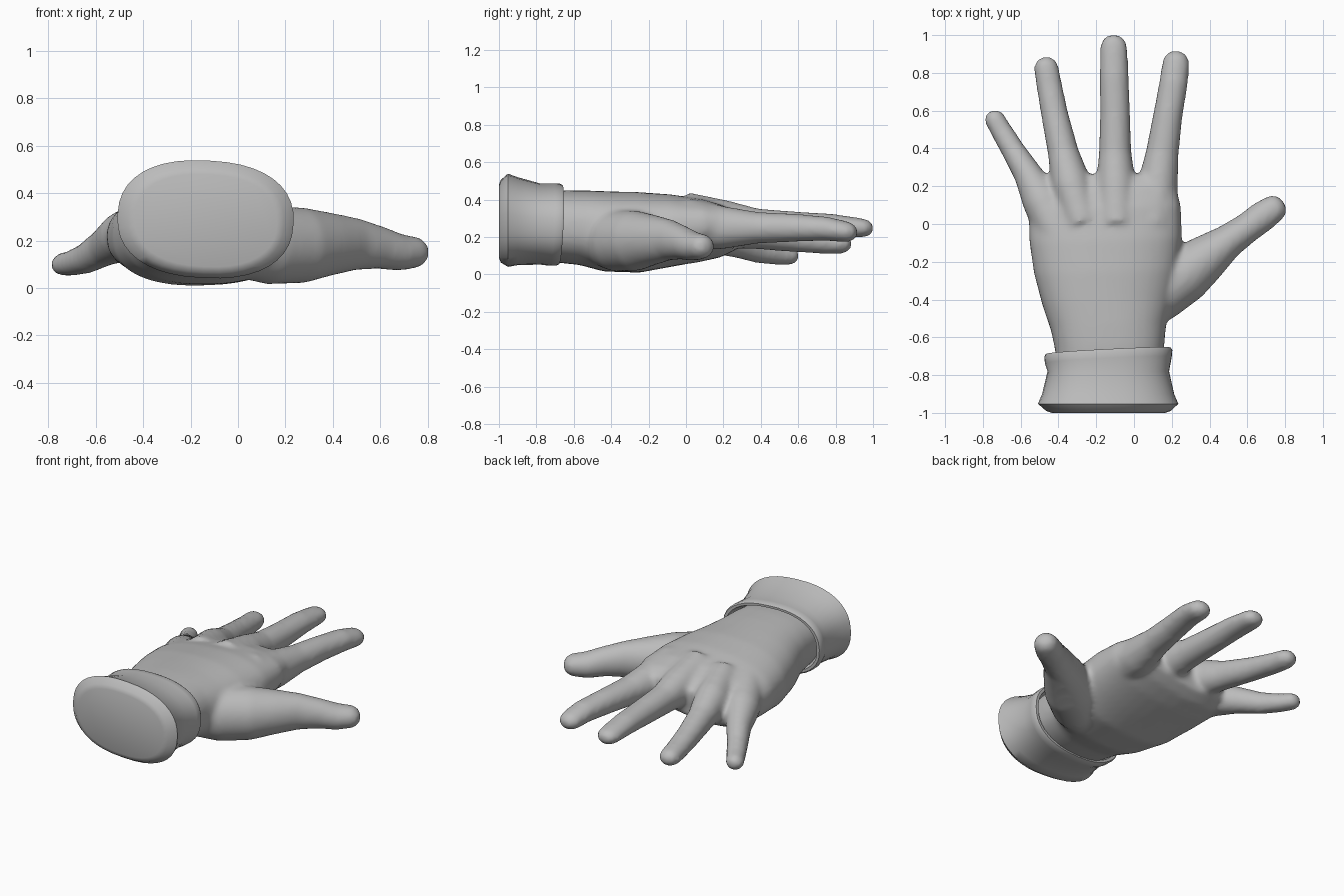
import bpy, bmesh, math
from mathutils import Vector

grey = bpy.data.materials.new("grey fabric")
grey.diffuse_color = (0.5, 0.5, 0.5, 1)


def loft(bm, rings, n=28, power=2.0, slant=0.0):
    """Skin closed rings; each ring is (x, y, z, half width, half height, roll in degrees)."""
    pts = [Vector(r[:3]) for r in rings]
    loops = []
    for i, (x, y, z, w, h, roll) in enumerate(rings):
        d = pts[min(i + 1, len(pts) - 1)] - pts[max(i - 1, 0)]
        if slant:
            d = Vector((0, 1, 0))
        d.normalize()
        side = d.cross(Vector((0, 0, 1))).normalized()
        up = side.cross(d)
        c, s = math.cos(math.radians(roll)), math.sin(math.radians(roll))
        loop = []
        for k in range(n):
            a = 2 * math.pi * k / n
            u = w * math.copysign(abs(math.cos(a)) ** (2 / power), math.cos(a))
            v = h * math.copysign(abs(math.sin(a)) ** (2 / power), math.sin(a))
            p = pts[i] + side * (u * c - v * s) + up * (u * s + v * c)
            if y > -0.75 and slant:
                p.y += slant * (u + v)
            loop.append(bm.verts.new(p))
        loops.append(loop)
    for a, b in zip(loops, loops[1:]):
        for k in range(n):
            m = (k + 1) % n
            bm.faces.new((a[k], a[m], b[m], b[k]))
    bm.faces.new(loops[0][::-1])
    bm.faces.new(loops[-1])


def digit(bm, rings):
    """Finger tube with a rounded tip beyond its last ring."""
    rings = [r + (0,) for r in rings]
    x, y, z, w, h, _ = rings[-1]
    d = (Vector(rings[-1][:3]) - Vector(rings[-2][:3])).normalized()
    for t in (25, 48, 66, 80):
        a = math.radians(t)
        p = Vector((x, y, z)) + d * w * math.sin(a)
        rings.append((*p, w * math.cos(a) ** .8, h * math.cos(a) ** .8, 0))
    loft(bm, rings)


def finish(bm, name):
    bmesh.ops.recalc_face_normals(bm, faces=bm.faces)
    me = bpy.data.meshes.new(name)
    bm.to_mesh(me)
    bm.free()
    me.materials.append(grey)
    ob = bpy.data.objects.new(name, me)
    bpy.context.collection.objects.link(ob)
    return ob


# Hand: palm, thumb and fingers fused into one smooth skin
bm = bmesh.new()
loft(bm, [(-.13, -.82, .26, .27, .18, 0), (-.13, -.65, .255, .29, .195, 0),
          (-.135, -.55, .25, .305, .20, 0), (-.14, -.42, .23, .345, .215, 0),
          (-.145, -.25, .225, .385, .215, 2), (-.15, -.08, .235, .405, .19, 4),
          (-.155, .08, .235, .405, .16, 6), (-.16, .19, .23, .385, .125, 8),
          (-.16, .26, .23, .33, .085, 8)], 40, 2.4)
# Thumb with its fleshy base
digit(bm, [(.0, -.46, .20, .13, .15), (.13, -.37, .18, .15, .165),
           (.27, -.265, .18, .15, .16), (.38, -.18, .185, .125, .135),
           (.50, -.09, .185, .09, .11), (.60, -.02, .17, .08, .09),
           (.68, .04, .15, .082, .078), (.73, .075, .15, .075, .07)])
# Little, ring, middle and index fingers
digit(bm, [(-.38, -.08, .25, .12, .13), (-.49, .13, .215, .105, .105),
           (-.565, .27, .17, .075, .08), (-.64, .39, .125, .063, .065),
           (-.70, .49, .105, .058, .055), (-.735, .55, .10, .055, .05)])
digit(bm, [(-.27, .0, .28, .11, .14), (-.335, .22, .255, .105, .115),
           (-.375, .38, .22, .082, .085), (-.42, .58, .19, .072, .07),
           (-.45, .74, .17, .068, .06), (-.464, .82, .165, .066, .055)])
digit(bm, [(-.09, .0, .30, .12, .14), (-.095, .22, .28, .105, .115),
           (-.10, .38, .265, .086, .088), (-.10, .58, .26, .08, .077),
           (-.105, .78, .26, .077, .065), (-.107, .93, .25, .073, .052)])
digit(bm, [(.09, .0, .27, .13, .14), (.125, .2, .25, .108, .115),
           (.15, .38, .25, .087, .085), (.18, .58, .25, .078, .075),
           (.21, .75, .245, .076, .065), (.221, .845, .23, .073, .057)])
hand = finish(bm, "hand")
re = hand.modifiers.new("fuse", 'REMESH')
re.mode = 'VOXEL'
re.voxel_size = 0.016
re.use_smooth_shade = True
sm = hand.modifiers.new("soften", 'SMOOTH')
sm.factor = 0.5
sm.iterations = 8

# Cuff: flared sleeve end, closed at the back with a recessed front opening
bm = bmesh.new()
loft(bm, [(-.135, -1.0, .285, .30, .195, -3), (-.135, -.99, .285, .33, .22, -3),
          (-.137, -.952, .29, .372, .248, -3), (-.137, -.90, .285, .35, .234, -3),
          (-.136, -.78, .27, .322, .217, -2), (-.136, -.72, .267, .336, .220, -2),
          (-.136, -.685, .267, .339, .219, -2), (-.136, -.672, .267, .332, .212, -2),
          (-.136, -.672, .267, .314, .198, -2), (-.136, -.70, .267, .305, .19, -2),
          (-.136, -.78, .265, .27, .17, -2)], 40, 2.35, 0.05)
cuff = finish(bm, "cuff")

bpy.context.view_layer.objects.active = cuff
cuff.select_set(True)
bpy.ops.object.shade_smooth_by_angle(angle=math.radians(50))
